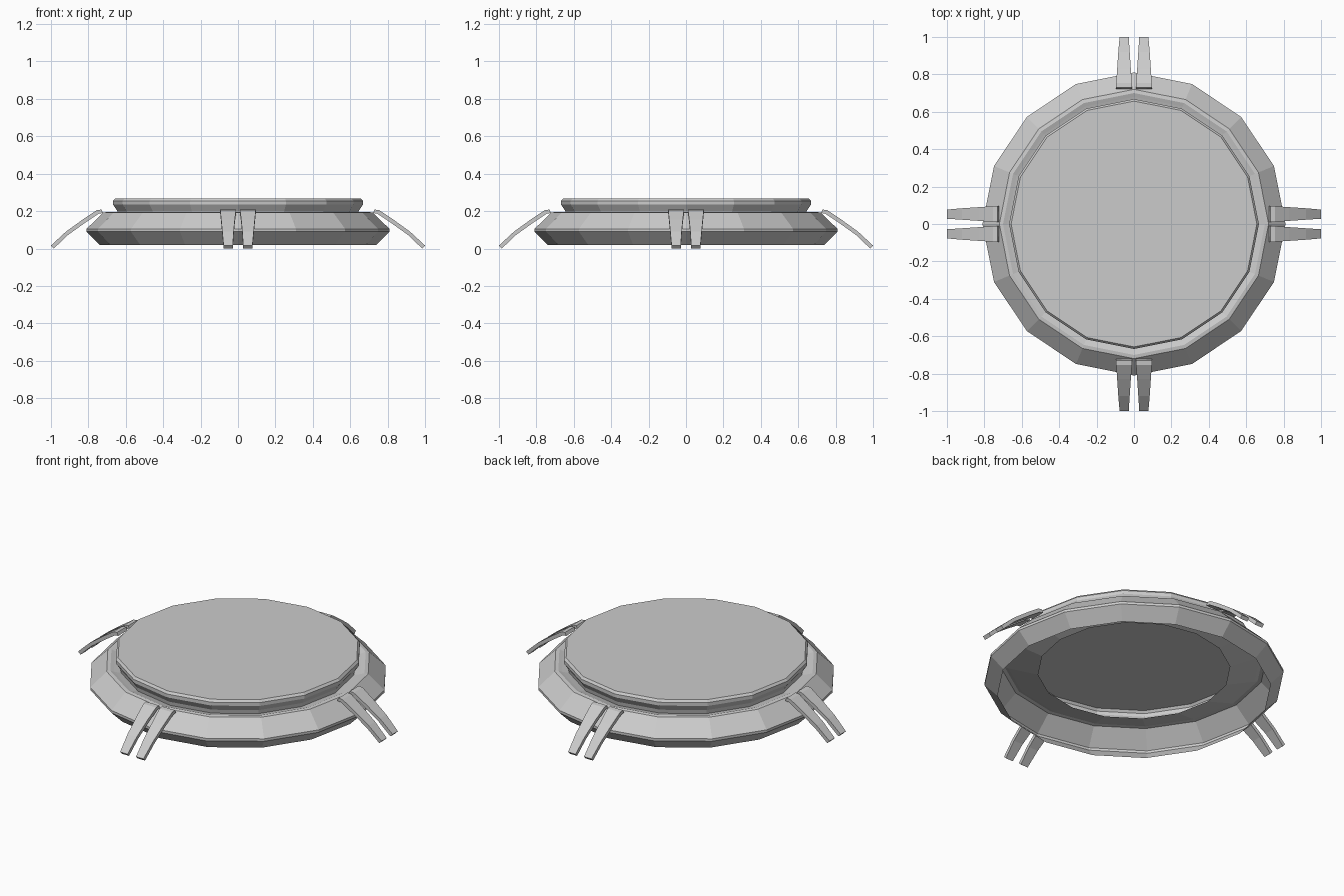
import bpy, bmesh, math

if "Cube" in bpy.data.objects:
    bpy.data.objects.remove(bpy.data.objects["Cube"])

SIDES = 16


def make_object(name, bm):
    bmesh.ops.recalc_face_normals(bm, faces=bm.faces[:])
    mesh = bpy.data.meshes.new(name)
    bm.to_mesh(mesh)
    bm.free()
    ob = bpy.data.objects.new(name, mesh)
    bpy.context.collection.objects.link(ob)
    return ob


def lathe(name, profile, cap_start=False):
    """Revolve (radius, z) points into a faceted shell."""
    bm = bmesh.new()
    rings = []
    for r, z in profile:
        rings.append([bm.verts.new((r * math.cos(a), r * math.sin(a), z))
                      for a in (2 * math.pi * i / SIDES for i in range(SIDES))])
    for lo, hi in zip(rings, rings[1:]):
        for i in range(SIDES):
            j = (i + 1) % SIDES
            bm.faces.new((lo[i], lo[j], hi[j], hi[i]))
    if cap_start:
        bm.faces.new(rings[0])
    return make_object(name, bm)


def prong(name, side, angle):
    """Curved, tapering prong: outer and inner (radius, z) edges plus widths."""
    outer = [(0.73, 0.208), (0.755, 0.205), (0.83, 0.155), (0.92, 0.09), (1.0, 0.016)]
    inner = [(0.722, 0.19), (0.745, 0.186), (0.82, 0.136), (0.908, 0.073), (0.985, 0.0)]
    spans = [(0.01, 0.096), (0.011, 0.095), (0.017, 0.09), (0.023, 0.084), (0.028, 0.077)]
    bm = bmesh.new()
    c, s = math.cos(angle), math.sin(angle)

    def vert(r, t, z):
        return bm.verts.new((r * c - t * s, r * s + t * c, z))

    loops = []
    for (ro, zo), (ri, zi), (a, b) in zip(outer, inner, spans):
        a, b = a * side, b * side
        loops.append([vert(ro, a, zo), vert(ro, b, zo), vert(ri, b, zi), vert(ri, a, zi)])
    for p, q in zip(loops, loops[1:]):
        for i in range(4):
            j = (i + 1) % 4
            bm.faces.new((p[i], p[j], q[j], q[i]))
    bm.faces.new(loops[0])
    bm.faces.new(loops[-1])
    return make_object(name, bm)


# Hollow base ring, open below, with a groove dipping inward under the lid
lathe("base_ring", [(0.74, 0.02), (0.81, 0.09), (0.81, 0.105), (0.72, 0.192),
                    (0.70, 0.195), (0.68, 0.188), (0.52, 0.14)])

# Raised cap with a small bevel on the top edge and an undercut side
lathe("lid", [(0.657, 0.268), (0.668, 0.255), (0.668, 0.235),
              (0.645, 0.20), (0.64, 0.177)], cap_start=True)

# Four pairs of clip prongs
for k in range(4):
    for side in (-1, 1):
        prong("clip_prong", side, k * math.pi / 2)
